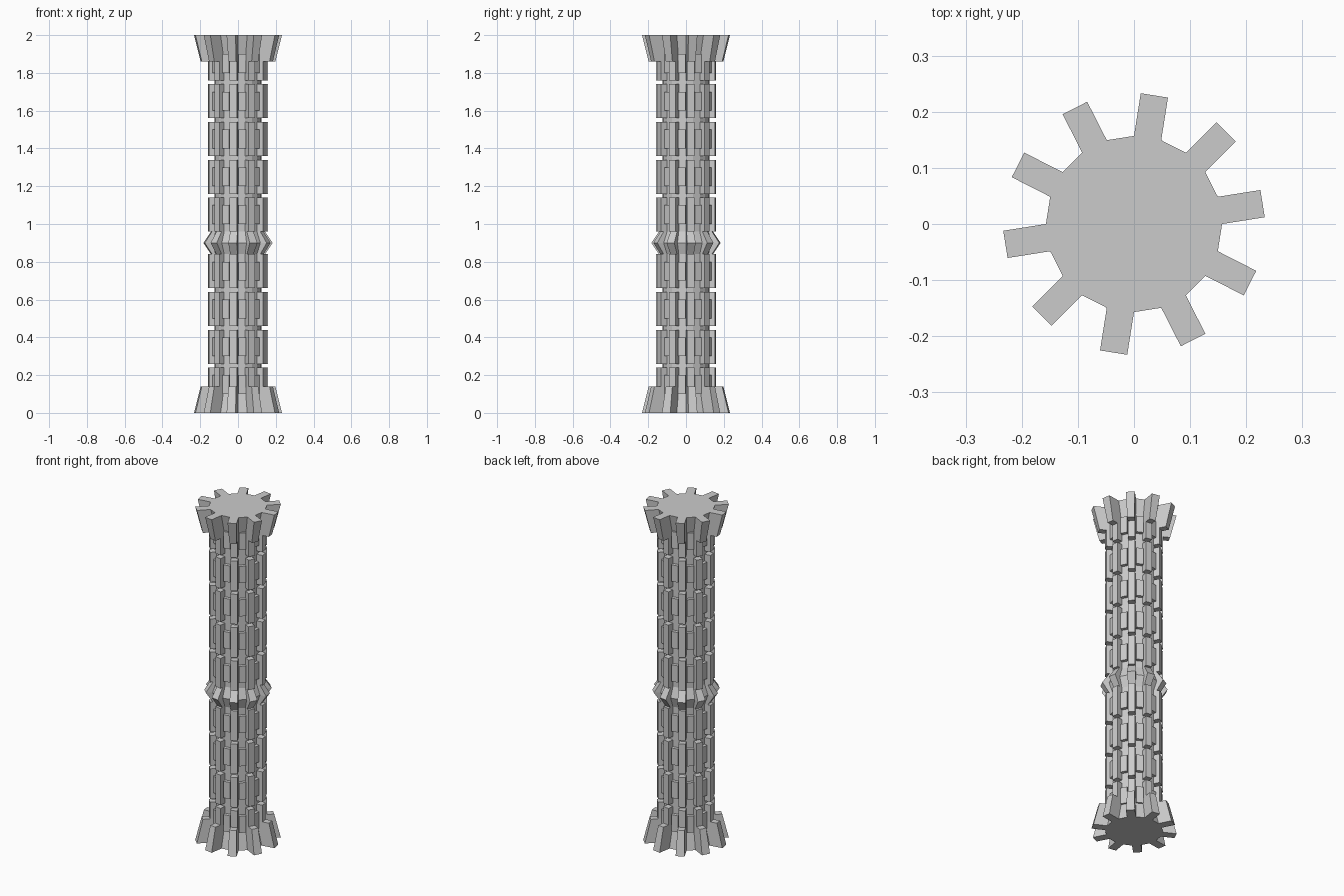
import bpy, bmesh
from math import sin, cos, radians

if "Cube" in bpy.data.objects:
    bpy.data.objects.remove(bpy.data.objects["Cube"])

N = 20
HALF = radians(180 / N)
R = 0.124                      # shaft corner radius
# core outline (z, corner radius): flared ends and a bulge at the band
CORE = [(0, 0.157), (0.14, R), (0.84, R), (0.90, 0.146), (0.96, R), (1.86, R), (2.0, 0.157)]


def core_radius(z):
    for (z0, r0), (z1, r1) in zip(CORE, CORE[1:]):
        if z <= z1:
            return r0 + (r1 - r0) * (z - z0) / (z1 - z0)
    return CORE[-1][1]


def finish(name, bm):
    bmesh.ops.recalc_face_normals(bm, faces=bm.faces)
    me = bpy.data.meshes.new(name)
    bm.to_mesh(me)
    bm.free()
    bpy.context.collection.objects.link(bpy.data.objects.new(name, me))


def add_rib(bm, face_index, profile, flush=True):
    """Rib growing out of one core facet; profile is a list of (z, outer radius)."""
    a = HALF * (2 * face_index + 1)
    rows = []
    for z, r_out in profile:
        rc = core_radius(z) if flush else R
        w, r_in = rc * sin(HALF), rc * cos(HALF)
        rows.append([bm.verts.new((r * cos(a) - s * sin(a), r * sin(a) + s * cos(a), z))
                     for r, s in ((r_in, -w), (r_out, -w), (r_out, w), (r_in, w))])
    for lo, hi in zip(rows, rows[1:]):
        for j in range(4):
            k = (j + 1) % 4
            bm.faces.new((lo[j], lo[k], hi[k], hi[j]))
    bm.faces.new(rows[0][::-1])
    bm.faces.new(rows[-1])


def ribs(name, start, profiles, flush=True):
    bm = bmesh.new()
    for f in range(start, N, 2):
        for p in profiles:
            add_rib(bm, f, p, flush)
    finish(name, bm)


# twenty-sided core
bm = bmesh.new()
rings = [[bm.verts.new((r * cos(2 * HALF * i), r * sin(2 * HALF * i), z)) for i in range(N)]
         for z, r in CORE]
for lo, hi in zip(rings, rings[1:]):
    for i in range(N):
        k = (i + 1) % N
        bm.faces.new((lo[i], lo[k], hi[k], hi[i]))
bm.faces.new(rings[0][::-1])
bm.faces.new(rings[-1])
finish("column_core", bm)

# flared base and capital teeth
ribs("base_teeth", 0, [[(0, 0.232), (0.14, 0.197)]])
ribs("capital_teeth", 0, [[(1.86, 0.197), (2.0, 0.232)]])

# tall shaft ribs split by narrow gaps
spans = [(0.14, 0.24), (0.26, 0.44), (0.46, 0.64), (0.66, 0.84),
         (0.96, 1.14), (1.16, 1.34), (1.36, 1.54), (1.56, 1.74), (1.76, 1.86)]
ribs("shaft_ribs", 0, [[(a, 0.158), (b, 0.158)] for a, b in spans])

# pointed band ribs
ribs("band_ribs", 0, [[(0.84, 0.142), (0.90, 0.182), (0.96, 0.142)]])

# low blocks in the grooves
centres = [0.15, 0.35, 0.55, 0.75, 1.05, 1.25, 1.45, 1.65, 1.85]
ribs("groove_blocks", 1, [[(c - 0.05, 0.142), (c + 0.05, 0.142)] for c in centres], False)
